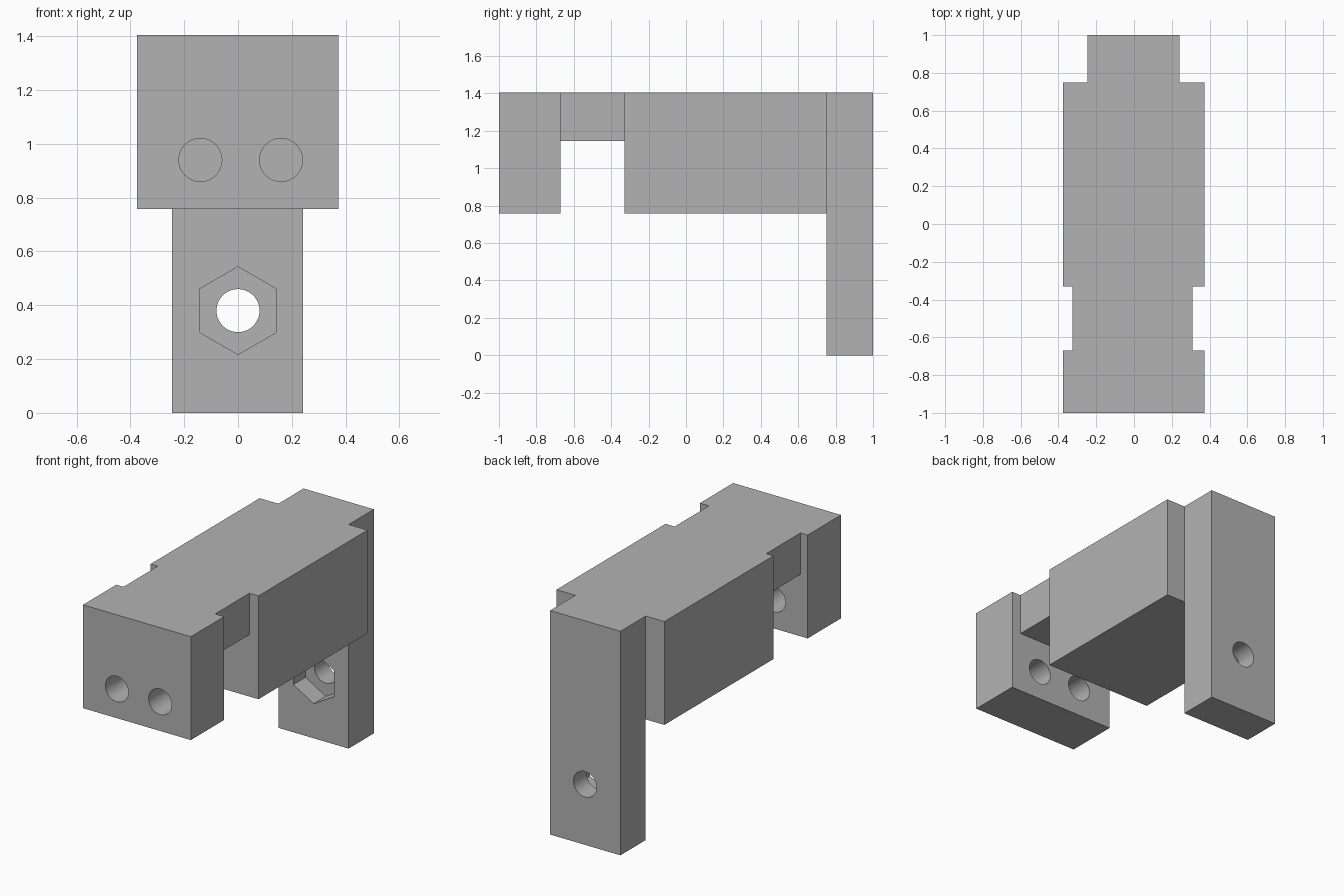
import bpy
import bmesh
import math
from mathutils import Matrix

if "Cube" in bpy.data.objects:
    bpy.data.objects.remove(bpy.data.objects["Cube"], do_unlink=True)

TOP, UNDER = 1.405, 0.757
GAP_FRONT, GAP_BACK, LEG_FRONT = -0.67, -0.33, 0.75

grey = bpy.data.materials.new("plain grey")
grey.use_nodes = True
grey.diffuse_color = (0.45, 0.45, 0.45, 1)
grey.node_tree.nodes["Principled BSDF"].inputs["Base Color"].default_value = (0.45, 0.45, 0.45, 1)


def finish(name, bm):
    mesh = bpy.data.meshes.new(name)
    bm.to_mesh(mesh)
    bm.free()
    mesh.materials.append(grey)
    obj = bpy.data.objects.new(name, mesh)
    bpy.context.scene.collection.objects.link(obj)
    return obj


def block(name, xs, ys, zs):
    """Box between low and high limits on each axis."""
    bm = bmesh.new()
    bmesh.ops.create_cube(bm, size=2)
    for v in bm.verts:
        v.co = [lim[c > 0] for lim, c in zip((xs, ys, zs), v.co)]
    return finish(name, bm)


def bore(name, x, z, radius, y0, y1, sides):
    """Prism along y, with one corner pointing up."""
    bm = bmesh.new()
    bmesh.ops.create_cone(bm, cap_ends=True, segments=sides, radius1=radius,
                          radius2=radius, depth=y1 - y0)
    place = Matrix.Translation((x, (y0 + y1) / 2, z)) @ Matrix.Rotation(math.pi / 2, 4, "X")
    bmesh.ops.transform(bm, matrix=place, verts=bm.verts)
    top = max(bm.verts, key=lambda v: v.co.z).co
    assert abs(top.x - x) < 0.01
    return finish(name, bm)


def combine(target, tool, operation):
    mod = target.modifiers.new(tool.name, "BOOLEAN")
    mod.operation = operation
    mod.solver = "EXACT"
    mod.object = tool
    bpy.context.view_layer.objects.active = target
    bpy.ops.object.modifier_apply(modifier=mod.name)
    bpy.data.objects.remove(tool, do_unlink=True)


# Solid blocks: body, front block, connecting neck and rear leg
bracket = block("bracket_body", (-0.375, 0.373), (GAP_BACK, LEG_FRONT), (UNDER, TOP))
for part in (
    block("neck", (-0.325, 0.31), (GAP_FRONT, GAP_BACK), (1.145, TOP)),
    block("front_block", (-0.375, 0.373), (-1, GAP_FRONT), (UNDER, TOP)),
    block("rear_leg", (-0.245, 0.242), (LEG_FRONT, 1), (0, TOP)),
):
    combine(bracket, part, "UNION")

# Two round holes through the front block
for x in (-0.14, 0.16):
    combine(bracket, bore("front_hole", x, 0.94, 0.08, -1.1, -0.6, 48), "DIFFERENCE")

# Hexagonal nut pocket and bolt hole in the leg
combine(bracket, bore("nut_pocket", 0, 0.38, 0.163, 0.7, 0.87, 6), "DIFFERENCE")
combine(bracket, bore("bolt_hole", 0, 0.38, 0.08, 0.7, 1.1, 48), "DIFFERENCE")

# Merge flat seams and smooth only the round holes
bm = bmesh.new()
bm.from_mesh(bracket.data)
bmesh.ops.remove_doubles(bm, verts=bm.verts, dist=0.0001)
bmesh.ops.dissolve_limit(bm, angle_limit=0.01, verts=bm.verts, edges=bm.edges)
bm.to_mesh(bracket.data)
bm.free()
bracket.select_set(True)
bpy.context.view_layer.objects.active = bracket
bpy.ops.object.shade_smooth_by_angle(angle=math.radians(30))
